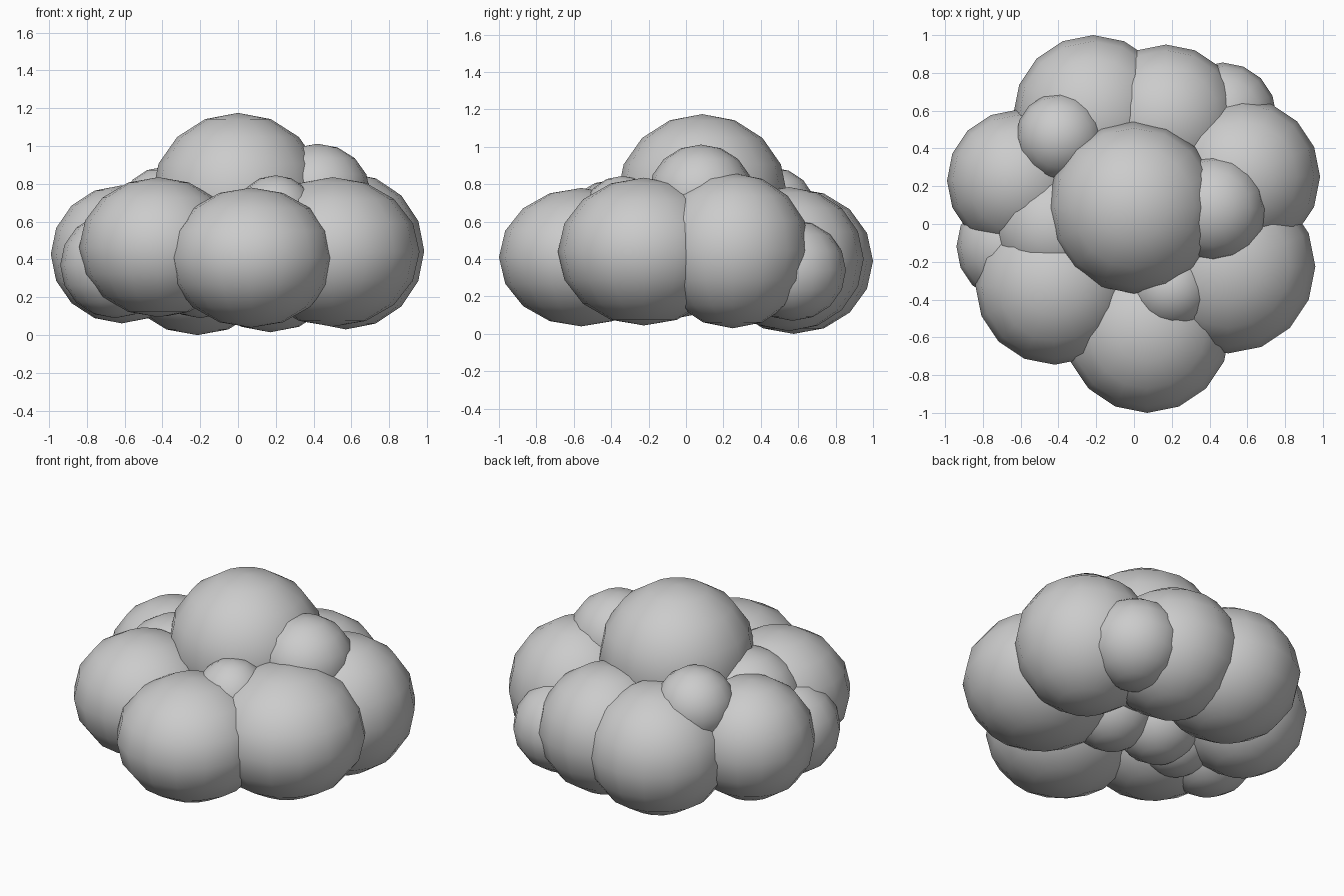
import bpy

# Each puff: name, centre (x, y, z), horizontal radius, vertical radius
PUFFS = [
    ("top_puff", (0.00, 0.087, 0.74), 0.455, 0.435),
    # main ring
    ("front_puff", (0.07, -0.56, 0.41), 0.44, 0.37),
    ("front_left_puff", (-0.42, -0.325, 0.465), 0.42, 0.37),
    ("front_right_puff", (0.50, -0.225, 0.44), 0.46, 0.395),
    ("right_puff", (0.57, 0.25, 0.445), 0.415, 0.415),
    ("back_right_puff", (0.17, 0.55, 0.40), 0.40, 0.385),
    ("back_left_puff", (-0.215, 0.575, 0.39), 0.425, 0.39),
    ("left_puff", (-0.615, 0.23, 0.427), 0.375, 0.365),
    # small fillers
    ("small_left_puff", (-0.65, -0.12, 0.37), 0.29, 0.28),
    ("small_back_puff", (0.47, 0.57, 0.34), 0.285, 0.27),
    ("small_upper_right_puff", (0.42, 0.08, 0.75), 0.28, 0.262),
    ("small_upper_back_puff", (-0.39, 0.46, 0.66), 0.235, 0.23),
    ("small_upper_front_puff", (0.20, -0.34, 0.62), 0.22, 0.225),
    ("upper_left_core", (-0.42, -0.02, 0.54), 0.32, 0.29),
    # core puffs seen from underneath
    ("core_middle", (0.09, -0.09, 0.35), 0.26, 0.25),
    ("core_left", (-0.20, -0.02, 0.34), 0.26, 0.25),
    ("core_back", (0.10, 0.20, 0.48), 0.28, 0.26),
    ("core_lower_left", (-0.38, -0.08, 0.34), 0.25, 0.24),
]


def add_puff(name, centre, radius, height):
    bpy.ops.mesh.primitive_uv_sphere_add(segments=16, ring_count=8, radius=1, location=centre)
    ob = bpy.context.object
    ob.name = name
    ob.scale = (radius, radius, height)
    bpy.ops.object.transform_apply(location=False, rotation=False, scale=True)
    bpy.ops.object.shade_smooth()


for puff in PUFFS:
    add_puff(*puff)
